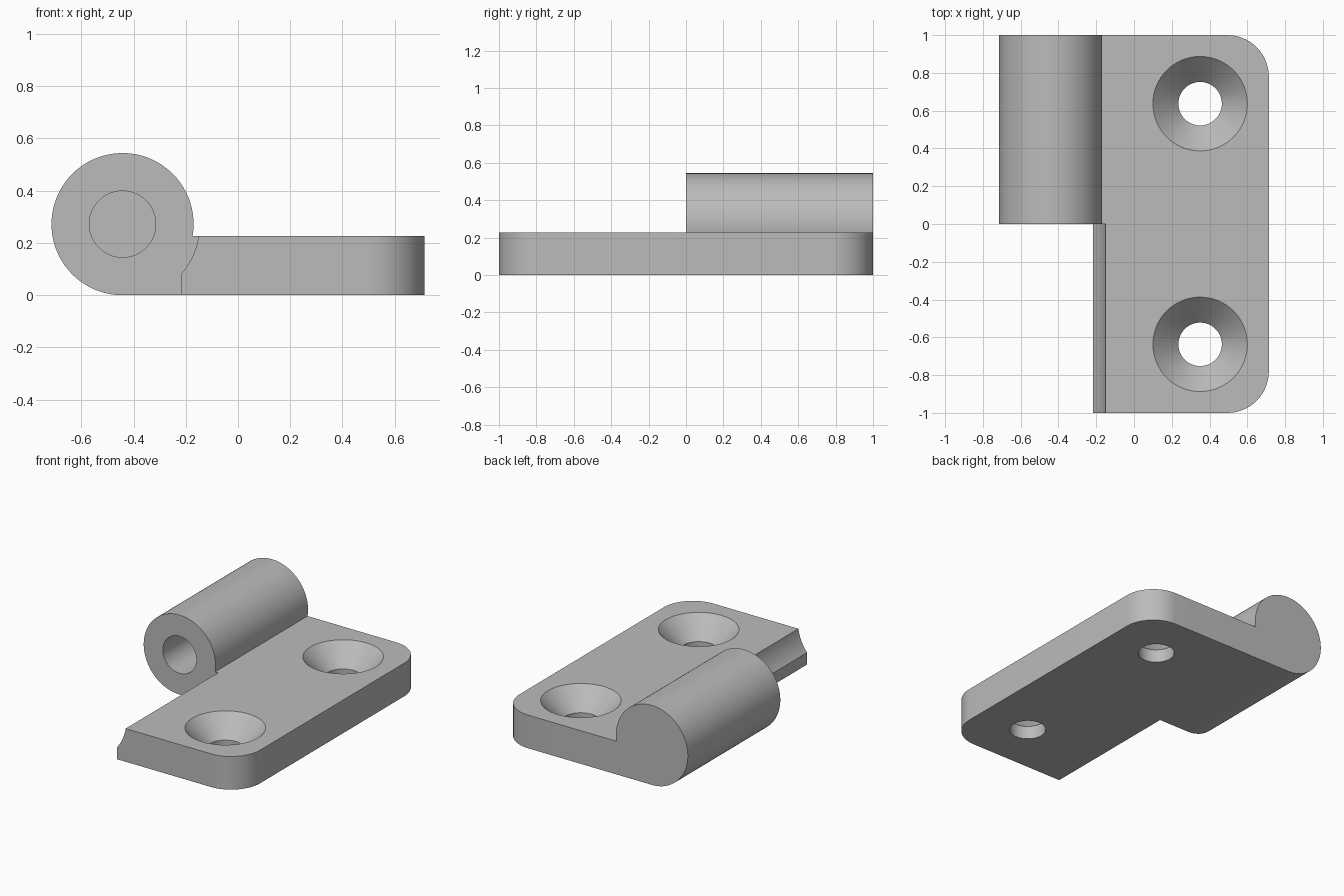
import bpy
import bmesh
from math import cos, sin, radians, asin, pi

cube = bpy.data.objects.get("Cube")
if cube:
    bpy.data.objects.remove(cube, do_unlink=True)

# Main dimensions
THICK = 0.227            # plate thickness
HALF_X = 0.714           # half width overall
EDGE_X = -0.217          # plate edge beside the knuckle
CORNER = 0.22            # plate corner radius
R = 0.272                # knuckle radius
PIN_X = R - HALF_X       # knuckle axis
BORE, CLEARANCE = 0.127, 0.295

grey = bpy.data.materials.new("plain grey")
grey.use_nodes = True
colour = (0.5, 0.5, 0.5, 1)
grey.diffuse_color = colour
grey.node_tree.nodes["Principled BSDF"].inputs["Base Color"].default_value = colour


def arc(cx, cy, r, start, end, steps):
    angles = [start + (end - start) * i / steps for i in range(steps + 1)]
    return [(cx + r * cos(a), cy + r * sin(a)) for a in angles]


def circle(cx, cy, r, steps=96):
    return arc(cx, cy, r, 0, 2 * pi, steps)[:-1]


def loft(name, rings):
    """Closed solid through matching rings of points."""
    bm = bmesh.new()
    loops = [[bm.verts.new(p) for p in ring] for ring in rings]
    for a, b in zip(loops, loops[1:]):
        for i in range(len(a)):
            j = (i + 1) % len(a)
            bm.faces.new((a[i], a[j], b[j], b[i]))
    bm.faces.new(loops[0][::-1])
    bm.faces.new(loops[-1])
    bmesh.ops.recalc_face_normals(bm, faces=bm.faces)
    mesh = bpy.data.meshes.new(name)
    bm.to_mesh(mesh)
    bm.free()
    mesh.materials.append(grey)
    obj = bpy.data.objects.new(name, mesh)
    bpy.context.collection.objects.link(obj)
    return obj


def along_y(name, profile, y0, y1):
    return loft(name, [[(x, y, z) for x, z in profile] for y in (y0, y1)])


def combine(target, other, operation):
    other.hide_render = True
    mod = target.modifiers.new(operation.title(), "BOOLEAN")
    mod.operation = operation
    mod.solver = "EXACT"
    mod.object = other
    bpy.context.view_layer.objects.active = target
    bpy.ops.object.modifier_apply(modifier=mod.name)
    bpy.data.objects.remove(other, do_unlink=True)


# Plate with two rounded outer corners
outline = [(EDGE_X, -1)]
outline += arc(HALF_X - CORNER, CORNER - 1, CORNER, -pi / 2, 0, 16)
outline += arc(HALF_X - CORNER, 1 - CORNER, CORNER, 0, pi / 2, 16)
outline += [(EDGE_X, 1)]
leaf = loft("hinge_leaf", [[(x, y, z) for x, y in outline] for z in (0, THICK)])

# Concave clearance for the mating knuckle on the front half
combine(leaf, along_y("clearance_cutter", circle(PIN_X, R, CLEARANCE), -1.1, 0), "DIFFERENCE")

# Knuckle on the rear half, blending flat into the plate underside
join = asin((THICK - R) / R)
profile = arc(PIN_X, R, R, join, 1.5 * pi, 96)
profile[-1] = (PIN_X, 0)
profile[0] = (profile[0][0], THICK)
profile += [(-0.1, 0), (-0.1, THICK)]
combine(leaf, along_y("knuckle", profile, 0, 1), "UNION")

# Blind pin bore, open at the front of the knuckle
combine(leaf, along_y("bore_cutter", circle(PIN_X, R, BORE), -0.1, 0.88), "DIFFERENCE")

# Countersunk screw holes
for y in (-0.637, 0.637):
    steps = [(0.115, -0.1), (0.115, 0.09), (0.25, THICK), (0.35, THICK + 0.1)]
    rings = [[(px, py, z) for px, py in circle(0.35, y, r, 64)] for r, z in steps]
    combine(leaf, loft("screw_cutter", rings), "DIFFERENCE")

# Merge leftover coplanar faces, then smooth the curved ones
bm = bmesh.new()
bm.from_mesh(leaf.data)
bmesh.ops.remove_doubles(bm, verts=bm.verts, dist=0.0001)
bmesh.ops.dissolve_limit(bm, angle_limit=radians(0.5), verts=bm.verts, edges=bm.edges)
bm.to_mesh(leaf.data)
bm.free()
bpy.ops.object.select_all(action="DESELECT")
leaf.select_set(True)
bpy.context.view_layer.objects.active = leaf
bpy.ops.object.shade_smooth_by_angle(angle=radians(25))
